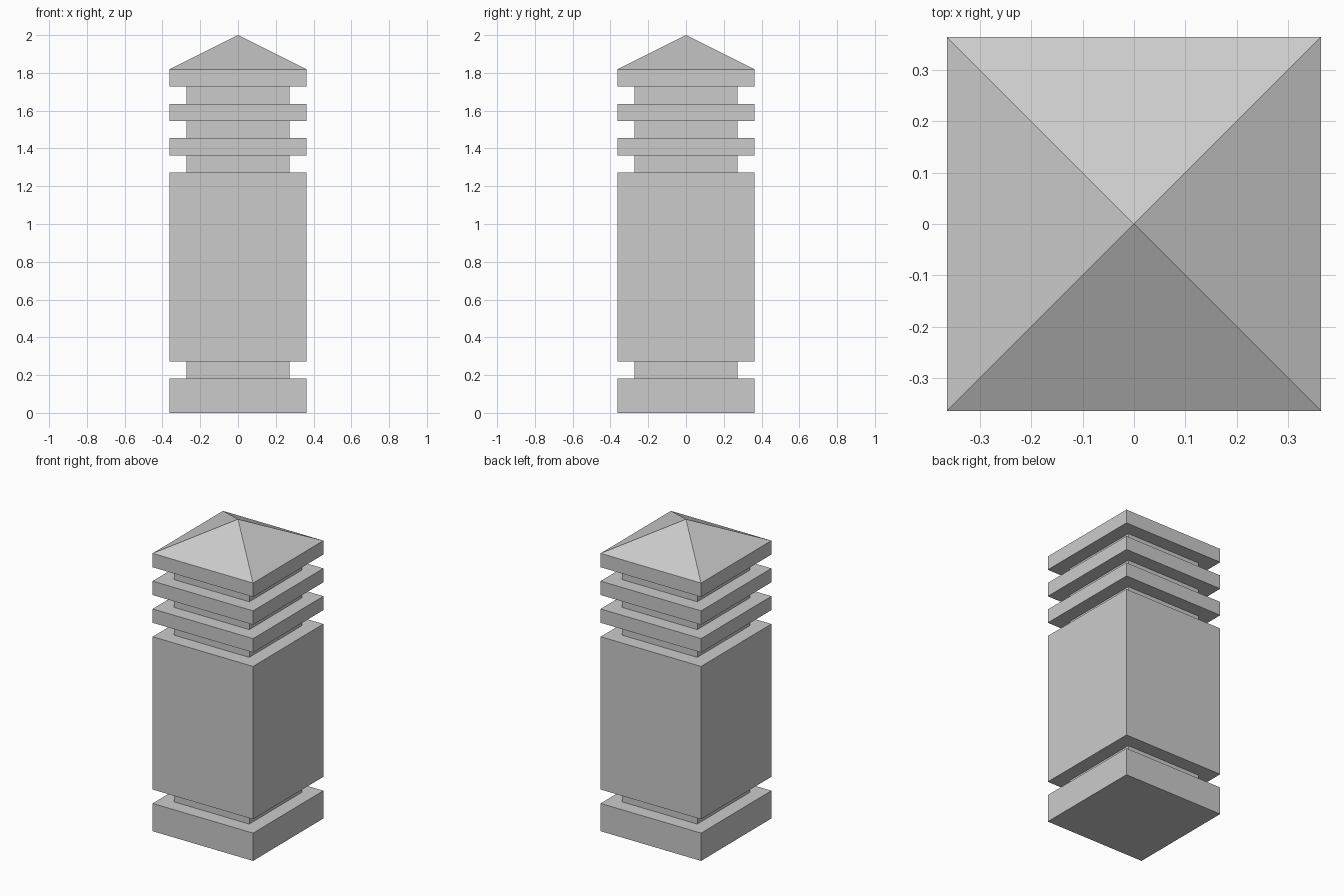
import bpy
import bmesh

cube = bpy.data.objects.get("Cube")
if cube:
    bpy.data.objects.remove(cube, do_unlink=True)

STEP = 2 / 11          # vertical module of the post
WIDE = 4 * STEP / 2    # half width of the blocks and plates
NARROW = 3 * STEP / 2  # half width of the recessed necks

stone = bpy.data.materials.new("grey stone")
stone.use_nodes = True
stone.diffuse_color = (0.6, 0.6, 0.6, 1)
stone.node_tree.nodes["Principled BSDF"].inputs["Base Color"].default_value = (0.6, 0.6, 0.6, 1)


def square_ring(bm, half, z):
    corners = ((-1, -1), (1, -1), (1, 1), (-1, 1))
    return [bm.verts.new((half * x, half * y, z)) for x, y in corners]


def add_block(name, half, bottom, top, peak=None):
    """Square block, optionally closed by a pyramid roof."""
    bm = bmesh.new()
    low, high = square_ring(bm, half, bottom), square_ring(bm, half, top)
    bm.faces.new(low[::-1])
    apex = bm.verts.new((0, 0, peak)) if peak else None
    if not peak:
        bm.faces.new(high)
    for i in range(4):
        j = (i + 1) % 4
        bm.faces.new((low[i], low[j], high[j], high[i]))
        if peak:
            bm.faces.new((high[i], high[j], apex))
    mesh = bpy.data.meshes.new(name)
    bm.to_mesh(mesh)
    bm.free()
    mesh.materials.append(stone)
    bpy.context.collection.objects.link(bpy.data.objects.new(name, mesh))


# Base, lower neck and main shaft
add_block("base", WIDE, 0, STEP)
add_block("base_neck", NARROW, STEP, 1.5 * STEP)
add_block("shaft", WIDE, 1.5 * STEP, 7 * STEP)

# Alternating necks and louvre plates
for i in range(3):
    z = (7 + i) * STEP
    add_block(f"upper_neck_{i + 1}", NARROW, z, z + STEP / 2)
    if i < 2:
        add_block(f"louvre_plate_{i + 1}", WIDE, z + STEP / 2, z + STEP)

# Cap with pyramid roof
add_block("pyramid_cap", WIDE, 9.5 * STEP, 10 * STEP, peak=11 * STEP)
